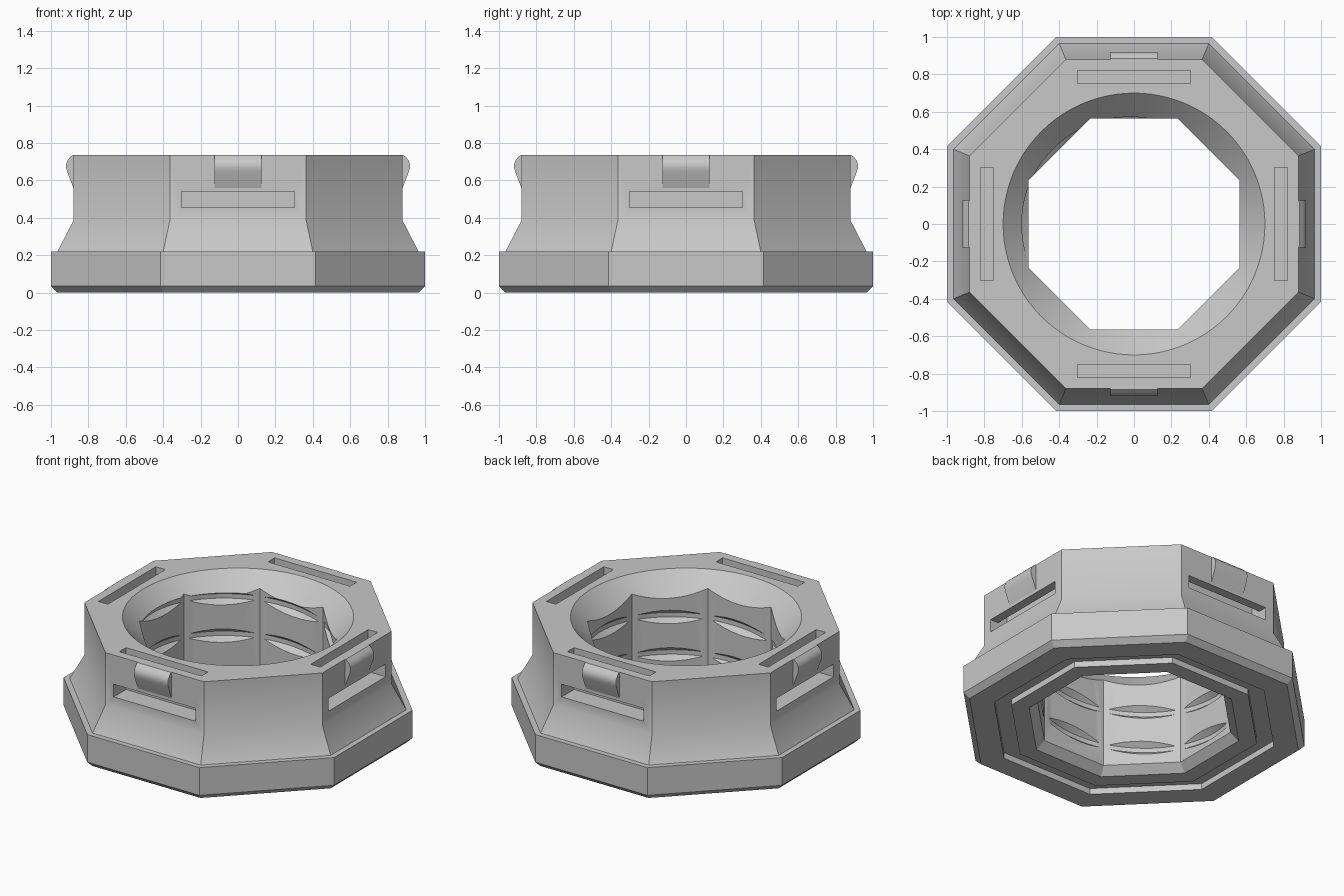
import bpy, bmesh, math
from mathutils import Matrix, Vector

if "Cube" in bpy.data.objects:
    bpy.data.objects.remove(bpy.data.objects["Cube"])

grey = bpy.data.materials.new("plain_grey")
grey.diffuse_color = (0.58, 0.58, 0.58, 1)
grey.use_nodes = True
grey.node_tree.nodes["Principled BSDF"].inputs["Base Color"].default_value = grey.diffuse_color


def make(name, bm):
    bmesh.ops.recalc_face_normals(bm, faces=bm.faces)
    me = bpy.data.meshes.new(name)
    bm.to_mesh(me)
    bm.free()
    ob = bpy.data.objects.new(name, me)
    bpy.context.collection.objects.link(ob)
    me.materials.append(grey)
    return ob


def skin(bm, rings, closed):
    """Bridge a list of equal closed rings; cap the ends if not closed."""
    vs = [[bm.verts.new(p) for p in ring] for ring in rings]
    n, m = len(vs), len(vs[0])
    for i in range(n if closed else n - 1):
        a, b = vs[i], vs[(i + 1) % n]
        for j in range(m):
            k = (j + 1) % m
            bm.faces.new((a[j], a[k], b[k], b[j]))
    if not closed:
        bm.faces.new(vs[0])
        bm.faces.new(vs[-1])


def polar(r, ang, z):
    return Vector((r * math.cos(ang), r * math.sin(ang), z))


def octagon_ring(name, profile):
    """Revolve (apothem, z) points around eight sides with flats on the axes."""
    k = 1 / math.cos(math.pi / 8)
    bm = bmesh.new()
    skin(bm, [[polar(a * k, math.pi / 8 + i * math.pi / 4, z) for a, z in profile]
              for i in range(8)], True)
    return make(name, bm)


def extrude_x(name, profile, half):
    """Extrude a (y, z) profile along x and repeat it on the four axis sides."""
    bm = bmesh.new()
    for q in range(4):
        rot = Matrix.Rotation(q * math.pi / 2, 3, 'Z')
        skin(bm, [[rot @ Vector((x, -y, z)) for y, z in profile]
                  for x in (-half, half)], False)
    return make(name, bm)


def cut(ob, cutter):
    mod = ob.modifiers.new("cut", 'BOOLEAN')
    mod.operation = 'DIFFERENCE'
    mod.solver = 'EXACT'
    mod.object = cutter
    bpy.context.view_layer.objects.active = ob
    bpy.ops.object.modifier_apply(modifier=mod.name)
    bpy.data.objects.remove(cutter)


# Octagonal body with stepped base, flared wall, bore and underside groove
body = octagon_ring("octagonal_body", [
    (0.965, 0), (1, 0.035), (1, 0.22), (0.965, 0.22), (0.88, 0.385), (0.88, 0.735),
    (0.565, 0.735), (0.565, 0.05), (0.615, 0),
    (0.72, 0), (0.72, 0.04), (0.82, 0.04), (0.82, 0)])

# Conical mouth at the top
bm = bmesh.new()
skin(bm, [[polar(r, i * math.tau / 96, z) for i in range(96)]
          for r, z in ((0.50, 0.535), (0.75, 0.785))], False)
cut(body, make("mouth_cutter", bm))

# Strap channels: down from the top, then out through the wall
cut(body, extrude_x("channel_cutter", [
    (0.75, 0.8), (0.82, 0.8), (0.82, 0.54), (1.1, 0.54),
    (1.1, 0.455), (0.75, 0.455)], 0.303))

# Helical thread groove that only bites into the middle of each bore face
pitch, steps, turns = 0.25, 64, 3
bm = bmesh.new()
rings = []
for i in range(steps * turns + 1):
    t = i / steps
    ang = math.radians(135) + t * math.tau
    zc = 0.10 + t * pitch
    rings.append([polar(r, ang, zc + dz) for r, dz in
                  ((0.53, -0.075), (0.60, -0.015), (0.60, 0.015), (0.53, 0.075))])
skin(bm, rings, False)
cut(body, make("thread_cutter", bm))

# Rounded clips on the four axis sides
clips = extrude_x("side_clips", [
    (0.86, 0.735), (0.885, 0.735), (0.903, 0.718), (0.914, 0.702), (0.919, 0.685),
    (0.919, 0.668), (0.914, 0.648), (0.88, 0.56), (0.86, 0.56)], 0.125)

for ob in (body, clips):
    bpy.ops.object.select_all(action='DESELECT')
    ob.select_set(True)
    bpy.context.view_layer.objects.active = ob
    bpy.ops.object.shade_smooth_by_angle(angle=math.radians(30))
